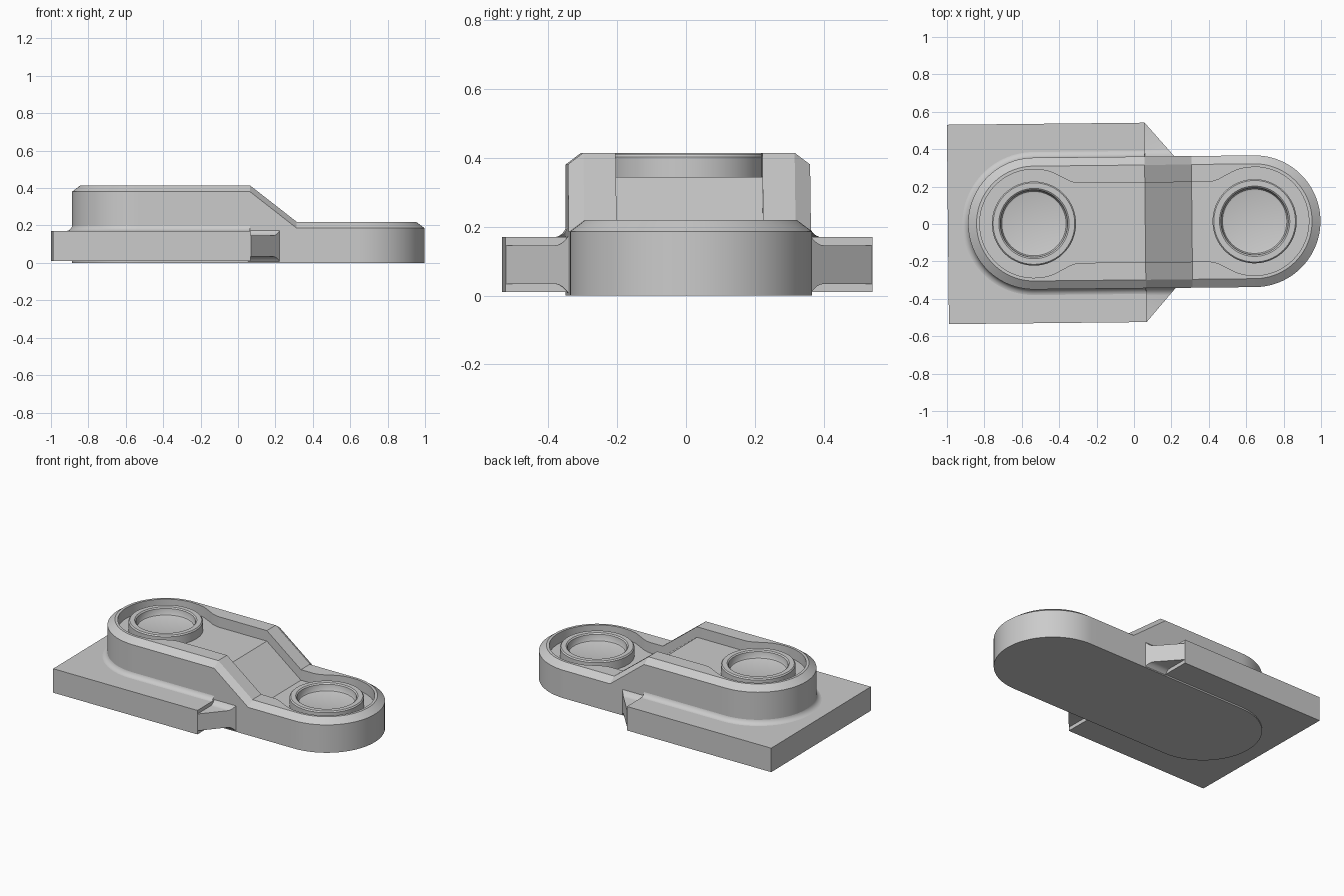
import bpy, bmesh
from math import sin, cos, pi, radians

if "Cube" in bpy.data.objects:
    bpy.data.objects.remove(bpy.data.objects["Cube"])

LEFT, RIGHT = -0.535, 0.645      # centres of the two rounded ends
SEG = 32                         # segments per quarter turn


def top(x):
    """Height of the body's rim along its length: high, ramp, low."""
    t = min(max((x - 0.06) / 0.25, 0), 1)
    return 0.415 - 0.195 * t


def half_outline(r, waist):
    """Right tip to left tip: rounded end, waist, rounded end (y >= 0)."""
    arc = [i * pi / 2 / SEG for i in range(SEG + 1)]
    pts = [(RIGHT + r * cos(a), r * sin(a)) for a in arc]
    blend = [(0.05, 0.05), (0.09, 0.17), (0.12, 0.35), (0.16, 0.62),
             (0.19, 0.83), (0.22, 0.96), (0.245, 1.0)]
    mix = [(d, r + (waist - r) * f) for d, f in blend]
    pts += [(RIGHT - d, y) for d, y in mix]
    pts += [(0.31, waist), (0.06, waist)]
    pts += [(LEFT + d, y) for d, y in reversed(mix)]
    pts += [(LEFT - r * sin(a), r * cos(a)) for a in arc]
    pts[0], pts[-1] = (RIGHT + r, 0), (LEFT - r, 0)
    return pts


def finish(name, bm, angle=30):
    bmesh.ops.remove_doubles(bm, verts=bm.verts[:], dist=1e-5)
    bmesh.ops.recalc_face_normals(bm, faces=bm.faces[:])
    mesh = bpy.data.meshes.new(name)
    bm.to_mesh(mesh)
    bm.free()
    ob = bpy.data.objects.new(name, mesh)
    bpy.context.collection.objects.link(ob)
    # the whole part sits very slightly turned
    ob.location.y = 0.008
    ob.rotation_euler.z = radians(0.6)
    bpy.ops.object.select_all(action='DESELECT')
    ob.select_set(True)
    bpy.context.view_layer.objects.active = ob
    bpy.ops.object.shade_smooth_by_angle(angle=radians(angle))
    return ob


def bridge(bm, rings, closed=True):
    n = len(rings[0])
    for a, b in zip(rings, rings[1:]):
        for i in range(n if closed else n - 1):
            j = (i + 1) % n
            bm.faces.new((a[i], a[j], b[j], b[i]))


# Body: stacked outlines, outer wall, chamfer, rim, pocket wall and floor
bm = bmesh.new()
rings = []
for r, waist, drop in [(0.352, 0.352, None), (0.352, 0.352, 0.034),
                       (0.307, 0.307, 0), (0.29, 0.213, 0), (0.29, 0.213, 0.07)]:
    half = half_outline(r, waist)
    loop = half + [(x, -y) for x, y in half[-2:0:-1]]
    rings.append([bm.verts.new((x, y, 0 if drop is None else top(x) - drop))
                  for x, y in loop])
bridge(bm, rings)
bm.faces.new(rings[0])
floor, n, h = rings[-1], len(rings[-1]), len(half)
for k in range(h - 1):
    quad = [floor[k], floor[k + 1], floor[-(k + 1) % n], floor[-k % n]]
    bm.faces.new(list(dict.fromkeys(quad)))
finish("body", bm, 25)

# Base plate
bm = bmesh.new()
bmesh.ops.create_cube(bm, size=1)
for v in bm.verts:
    v.co = (-0.995 if v.co.x < 0 else 0.062, v.co.y * 1.066, 0.01 if v.co.z < 0 else 0.17)
finish("base_plate", bm)

# Fillet where the body rises from the plate
bm = bmesh.new()
rings = []
for i in range(7):
    t = i * pi / 12
    r = 0.39 - 0.04 * sin(t)
    half = [p for p in half_outline(r, r) if p[0] <= 0.0601]
    path = half + [(x, -y) for x, y in half[-2::-1]]
    rings.append([bm.verts.new((x, y, 0.209 - 0.04 * cos(t))) for x, y in path])
bridge(bm, rings, closed=False)
finish("plate_fillet", bm)

# Ring bosses with shallow round recesses
for side, cx in (("left", LEFT), ("right", RIGHT)):
    z = top(cx) - 0.004
    profile = [(0.225, z - 0.068), (0.225, z - 0.008), (0.218, z), (0.188, z),
               (0.18, z - 0.007), (0.176, z - 0.04), (0.172, z - 0.047),
               (0.163, z - 0.05)]
    bm = bmesh.new()
    rings = [[bm.verts.new((cx + r * cos(i * pi / 48), r * sin(i * pi / 48), zz))
              for i in range(96)] for r, zz in profile]
    bridge(bm, rings)
    bm.faces.new(rings[-1])
    finish(side + "_boss", bm)

# Triangular gussets between plate end and body, flaring into the body
for side, s in (("front", -1), ("back", 1)):
    bm = bmesh.new()
    rings = []
    for d in [0, 0.007, 0.014, 0.021, 0.03, 0.04, 0.181]:
        hz = 0.056 + 0.028 * max(0, 1 - d / 0.04) ** 2
        x1 = 0.22 - 0.157 * d / 0.181
        y = s * (0.351 + d)
        rings.append([bm.verts.new(c) for c in
                      ((0.05, y, 0.09 - hz), (x1, y, 0.09 - hz),
                       (x1, y, 0.09 + hz), (0.05, y, 0.09 + hz))])
    bridge(bm, rings)
    bm.faces.new(rings[0])
    bm.faces.new(rings[-1])
    finish(side + "_gusset", bm)
